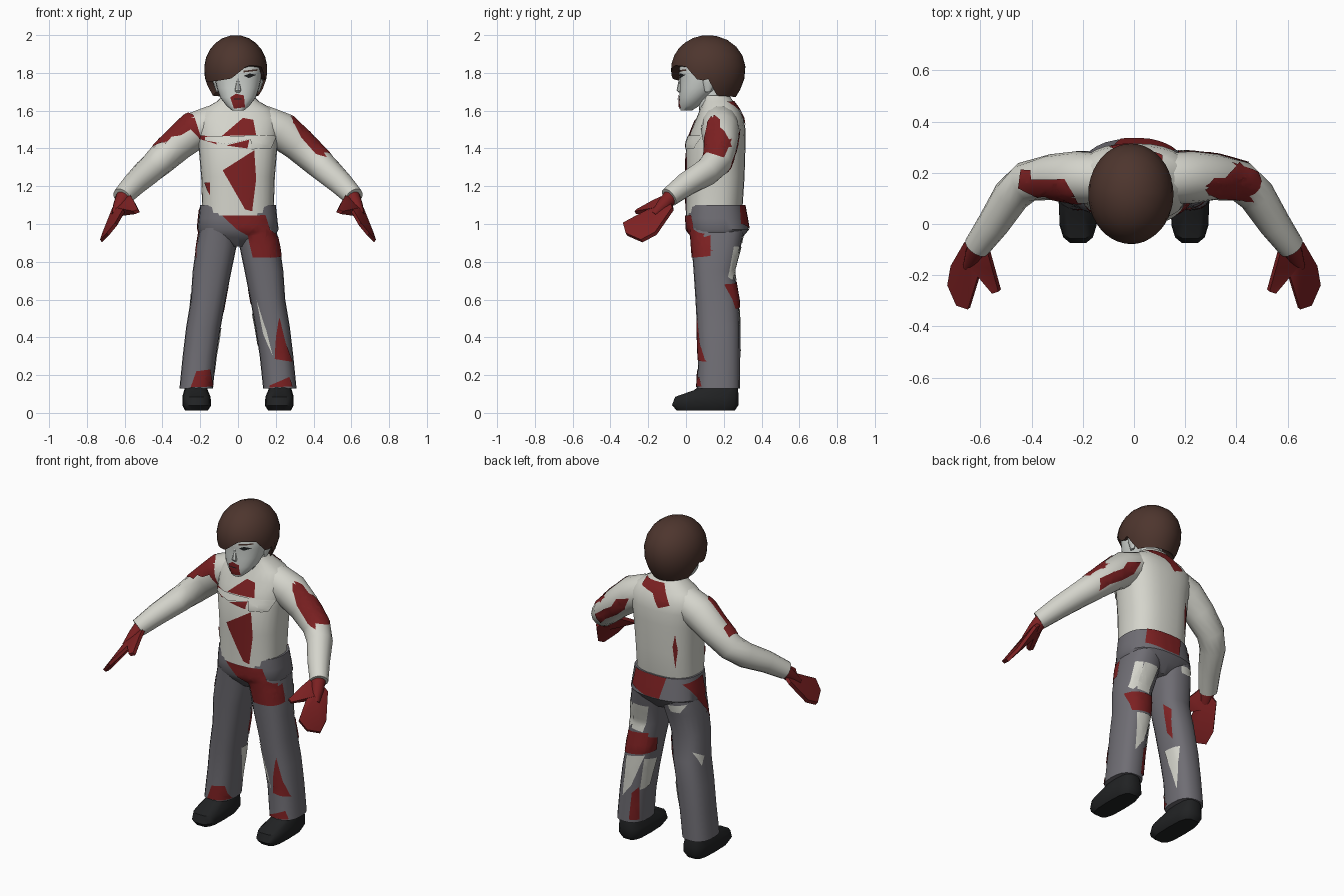
import bpy, bmesh, math
from mathutils import Vector
from mathutils.bvhtree import BVHTree

if "Cube" in bpy.data.objects:
    bpy.data.objects.remove(bpy.data.objects["Cube"])


def mat(name, *rgb):
    m = bpy.data.materials.new(name)
    m.diffuse_color = (*rgb, 1)
    m.use_nodes = True
    m.node_tree.nodes["Principled BSDF"].inputs["Base Color"].default_value = m.diffuse_color
    return m


SHIRT = mat("off_white_cloth", .66, .66, .60)
SKIN = mat("pale_skin", .63, .66, .63)
TROUSER = mat("grey_cloth", .16, .155, .175)
BLOOD = mat("dark_red", .205, .015, .016)
HAIR = mat("brown_hair", .075, .036, .027)
SHOE = mat("black_leather", .015, .016, .017)
solid_v, solid_f = [], []          # surfaces that stains are laid on


def finish(bm, name, material, solid=True):
    bmesh.ops.recalc_face_normals(bm, faces=bm.faces)
    me = bpy.data.meshes.new(name)
    bm.to_mesh(me)
    bm.free()
    me.materials.append(material)
    ob = bpy.data.objects.new(name, me)
    bpy.context.collection.objects.link(ob)
    if solid:
        base = len(solid_v)
        solid_v.extend(v.co.copy() for v in me.vertices)
        solid_f.extend([base + i for i in p.vertices] for p in me.polygons)
    return ob


def skin_rings(name, rings, material, solid=True):
    bm = bmesh.new()
    rows = [[bm.verts.new(p) for p in r] for r in rings]
    n = len(rows[0])
    for a, b in zip(rows, rows[1:]):
        for i in range(n):
            j = (i + 1) % n
            bm.faces.new((a[i], a[j], b[j], b[i]))
    bm.faces.new(rows[0])
    bm.faces.new(rows[-1])
    return finish(bm, name, material, solid)


def spow(v, e):
    return math.copysign(abs(v) ** e, v)


def loft(name, bounds, material, n=20, e=.8, side=1):
    """Stacked rounded rings given as (z, x0, x1, y0, y1)."""
    rings = []
    for z, x0, x1, y0, y1 in bounds:
        ring = []
        for k in range(n):
            t = math.tau * k / n
            ring.append((side * ((x0 + x1) / 2 + (x1 - x0) / 2 * spow(math.cos(t), e)),
                         (y0 + y1) / 2 + (y1 - y0) / 2 * spow(math.sin(t), e), z))
        rings.append(ring)
    return skin_rings(name, rings, material)


def tube(name, path, material, side, n=14):
    """Round tube through (x, y, z, radius) points."""
    pts = [Vector((side * p[0], p[1], p[2])) for p in path]
    rings = []
    for i, p in enumerate(pts):
        d = (pts[min(i + 1, len(pts) - 1)] - pts[max(i - 1, 0)]).normalized()
        u = d.cross(Vector((0, 0, 1))).normalized()
        w = u.cross(d)
        rings.append([p + path[i][3] * (u * math.cos(math.tau * k / n) + w * math.sin(math.tau * k / n))
                      for k in range(n)])
    return skin_rings(name, rings, material)


# Shirt body and hips
loft("shirt", [(1.045, -.19, .19, 0, .29), (1.1, -.19, .19, 0, .3), (1.25, -.195, .195, 0, .31),
               (1.42, -.21, .21, 0, .315), (1.5, -.22, .22, .03, .315), (1.56, -.22, .22, .055, .305),
               (1.61, -.18, .18, .075, .28), (1.65, -.11, .11, .09, .25), (1.68, -.082, .082, .09, .23)], SHIRT, 28)
loft("neck", [(1.6, -.07, .07, .07, .2), (1.72, -.065, .065, .06, .19)], SKIN)
loft("trouser_hips", [(1.1, -.2, .2, .006, .31), (1.03, -.208, .208, 0, .323), (.97, -.215, .215, .003, .333),
                      (.93, -.19, .19, .03, .3), (.88, -.08, .08, .08, .25)], TROUSER, 28)

# Head with nose
loft("head", [(1.6, -.03, .03, -.028, .03), (1.625, -.06, .06, -.035, .07), (1.67, -.095, .095, -.036, .12),
              (1.72, -.112, .112, -.034, .17), (1.78, -.125, .125, -.034, .2), (1.84, -.13, .13, -.04, .22),
              (1.92, -.1, .1, 0, .2)], SKIN, 24, .9)
loft("nose", [(1.695, -.016, .016, -.036, -.01), (1.708, -.018, .018, -.05, -.01),
              (1.77, -.006, .006, -.037, -.01)], SKIN, 8, 1)

# Hair: a domed cap whose lower edge follows fringe, ears and nape
EDGE = [(-180, 1.67), (-105, 1.68), (-95, 1.77), (-75, 1.75), (-37, 1.758), (-8, 1.77), (22, 1.84),
        (53, 1.835), (75, 1.755), (93, 1.77), (103, 1.68), (180, 1.67)]


def edge_height(deg):
    for (a, za), (b, zb) in zip(EDGE, EDGE[1:]):
        if a <= deg <= b:
            return za + (zb - za) * (deg - a) / (b - a)


def hair_point(deg, f):
    z = 2 - (2 - edge_height(deg)) * f ** 1.6
    s = math.sqrt(max(0, 1 - ((z - 1.82) / .18) ** 2)) if z > 1.82 else 1 - 12 * (1.82 - z) ** 2
    t = math.radians(deg)
    return (-.012 + .167 * s * math.sin(t), .118 - .197 * s * math.cos(t), z)


degs = [-180 + 9 * i for i in range(40)]
rows = [[hair_point(d, f) for d in degs] for f in (.06, .2, .35, .5, .65, .8, .92, 1)]
rows.append([(p[0] * .1, .14 + (p[1] - .14) * .1, 1.8) for p in rows[-1]])
skin_rings("hair", rows, HAIR)

# Mirrored limbs
HAND = [(.575, -.08, 1.16), (.55, -.17, 1.12), (.525, -.26, 1.07), (.55, -.268, 1.06), (.605, -.2, 1.07),
        (.645, -.33, 1.0), (.69, -.315, .945), (.725, -.235, .91), (.712, -.16, .95), (.66, -.07, 1.08)]
for side, tag in ((-1, "right"), (1, "left")):
    loft(tag + "_trouser_leg", [(.98, 0, .2, .02, .31), (.88, .008, .222, .03, .29), (.75, .035, .24, .04, .255),
                                (.6, .065, .25, .05, .28), (.45, .092, .275, .058, .285),
                                (.3, .115, .293, .065, .285), (.13, .133, .31, .058, .285)], TROUSER, 20, .8, side)
    loft(tag + "_shoe", [(.012, .16, .28, -.05, .26), (.04, .142, .295, -.077, .28), (.085, .145, .295, -.06, .28),
                         (.12, .16, .285, .04, .278), (.15, .17, .275, .08, .27)], SHOE, 14, .6, side)
    tube(tag + "_sleeve", [(.03, .18, 1.555, .08), (.14, .18, 1.53, .098), (.23, .182, 1.493, .102),
                           (.32, .183, 1.42, .09), (.42, .165, 1.33, .08), (.48, .11, 1.275, .073),
                           (.55, 0, 1.21, .063), (.615, -.09, 1.142, .052)], SHIRT, side)
    tube(tag + "_wrist", [(.6, -.07, 1.155, .043), (.625, -.12, 1.1, .036), (.65, -.17, 1.05, .02)], BLOOD, side)
    loft(tag + "_ear", [(1.7, .1, .115, .1, .13), (1.75, .1, .132, .09, .155), (1.79, .1, .138, .09, .16),
                        (1.81, .1, .125, .1, .14)], SKIN, 8, 1, side)
    # Hand: bevelled mitten with a separate thumb
    bm = bmesh.new()
    nrm = Vector((.08, -.2, -.17)).cross(Vector((.09, 0, -.06))).normalized()
    rims = []
    for s in (-1, 1):
        flat = lambda p, h: bm.verts.new(((p[0] + s * h * nrm.x) * side, p[1] + s * h * nrm.y, p[2] + s * h * nrm.z))
        rim = [flat(p, .01) for p in HAND]
        mid = flat((.632, -.15, 1.065), .03)
        for i in range(len(rim)):
            bm.faces.new((mid, rim[i], rim[(i + 1) % len(rim)]))
        rims.append(rim)
    for i in range(len(HAND)):
        j = (i + 1) % len(HAND)
        bm.faces.new((rims[0][i], rims[0][j], rims[1][j], rims[1][i]))
    finish(bm, tag + "_hand", BLOOD)

# Stains, tears and face marks: thin patches wrapped onto the body
tree = BVHTree.FromPolygons(solid_v, solid_f)
VIEWS = {"front": (lambda a, b: (a, -2, b), (0, 1, 0)), "back": (lambda a, b: (a, 2, b), (0, -1, 0)),
         "top": (lambda a, b: (a, b, 3), (0, 0, -1)), "left": (lambda a, b: (2, a, b), (-1, 0, 0)),
         "right": (lambda a, b: (-2, a, b), (1, 0, 0)), "inner_right": (lambda a, b: (0, a, b), (-1, 0, 0)),
         "inner_left": (lambda a, b: (0, a, b), (1, 0, 0))}


def patch(name, view, flat, material, lift=.005):
    pts = list(zip(flat[::2], flat[1::2]))
    bm = bmesh.new()
    bm.faces.new([bm.verts.new((a, b, 0)) for a, b in pts])
    bmesh.ops.triangulate(bm, faces=bm.faces[:])
    for axis in (0, 1):
        lo, hi = min(p[axis] for p in pts), max(p[axis] for p in pts)
        for k in range(math.ceil(lo / .02), math.ceil(hi / .02)):
            co, no = [0, 0, 0], [0, 0, 0]
            co[axis], no[axis] = k * .02, 1
            bmesh.ops.bisect_plane(bm, geom=bm.verts[:] + bm.edges[:] + bm.faces[:], plane_co=co, plane_no=no)
    origin, ray = VIEWS[view]
    lost = []
    for v in bm.verts:
        hit, normal, _, _ = tree.ray_cast(Vector(origin(v.co.x, v.co.y)), Vector(ray))
        if hit is None:
            lost.append(v)
        else:
            v.co = hit + normal * lift
    bmesh.ops.delete(bm, geom=lost, context='VERTS')
    long = [e for e in bm.edges if e.calc_length() > .09]
    bmesh.ops.delete(bm, geom=long, context='EDGES')
    finish(bm, name, material, False)


patch("chest_stain", "front", [-.085, 1.464, .026, 1.56, .08, 1.55, .095, 1.47], BLOOD)
patch("tear_stain", "front", [-.06, 1.415, .06, 1.445, .05, 1.4], BLOOD)
patch("belly_stain", "front", [-.08, 1.284, .085, 1.39, .095, 1.237, .074, 1.067, .037, 1.078], BLOOD)
patch("side_stain", "front", [-.175, 1.22, -.145, 1.22, -.145, 1.15, -.16, 1.18], BLOOD)
patch("waist_stain", "front", [-.085, 1.046, .143, 1.046, .17, .96, .23, .935, .243, .824, .08, .824,
                               .053, .94, -.01, .975], BLOOD)
patch("hip_stain_left", "left", [.03, .82, .13, .83, .13, .94, .1, .93, .06, .96, .03, .98], BLOOD)
patch("hip_spot_right", "front", [-.245, .88, -.217, .87, -.215, .82, -.245, .83], BLOOD)
patch("shin_stain", "front", [.217, .506, .25, .37, .285, .27, .195, .285, .2, .4], BLOOD)
patch("cuff_stain_left", "front", [.17, .145, .27, .19, .285, .14, .17, .135], BLOOD)
patch("cuff_stain_right", "front", [-.22, .22, -.15, .23, -.135, .14, -.25, .135], BLOOD)
patch("sleeve_stain_right", "front", [-.386, 1.42, -.31, 1.55, -.228, 1.56, -.2, 1.47, -.12, 1.46, -.11, 1.42,
                                      -.2, 1.45, -.25, 1.5, -.3, 1.47, -.35, 1.46], BLOOD)
patch("sleeve_stain_left", "front", [.286, 1.55, .37, 1.5, .47, 1.35, .41, 1.37, .33, 1.46], BLOOD)
patch("sleeve_top_stain_left", "top", [.276, .136, .354, .18, .41, .24, .44, .21, .46, .155, .4, .11, .29, .115], BLOOD)
patch("sleeve_top_stain_right", "top", [-.44, .21, -.4, .21, -.4, .175, -.27, .175, -.23, .11, -.385, .11, -.45, .14],
      BLOOD)
patch("sleeve_side_stain", "left", [.11, 1.47, .15, 1.575, .18, 1.55, .18, 1.43, .24, 1.45, .2, 1.35, .1, 1.38], BLOOD)
patch("sleeve_back_stain", "back", [.19, 1.51, .28, 1.48, .31, 1.43, .37, 1.39, .45, 1.33, .43, 1.27, .38, 1.32,
                                    .3, 1.37, .23, 1.43], BLOOD)
patch("nape_stain", "back", [.11, 1.645, -.03, 1.65, -.1, 1.55, -.03, 1.52, .02, 1.59, .11, 1.61], BLOOD)
patch("back_streak", "back", [-.13, 1.38, -.115, 1.3, -.125, 1.16, -.14, 1.28], BLOOD)
patch("back_waist_stain", "back", [-.08, 1.1, .14, 1.1, .16, 1.0, .05, .975, -.05, .975], BLOOD)
patch("hip_stain_right", "right", [.27, 1.07, .13, 1.09, .09, .84, .14, .9], BLOOD)
patch("knee_back_stain", "back", [.08, .7, .24, .68, .23, .55, .1, .57], BLOOD)
patch("calf_stain", "back", [.135, .36, .17, .32, .19, .15, .145, .15], BLOOD)
patch("inner_leg_stain", "inner_right", [.2, .72, .24, .68, .23, .5, .2, .55], BLOOD)
patch("knee_inner_stain", "inner_left", [.27, .68, .2, .66, .19, .58, .27, .57], BLOOD)
patch("thigh_tear", "back", [.06, .88, .16, .88, .19, .705, .11, .7], SHIRT)
patch("thigh_side_tear", "left", [.22, .72, .25, .88, .28, .88, .245, .7], SHIRT)
patch("calf_tear", "back", [.1, .56, .21, .54, .23, .29, .17, .37], SHIRT)
patch("calf_inner_tear", "inner_left", [.26, .54, .17, .52, .2, .36, .26, .34], SHIRT)
patch("shin_tear", "front", [.1, .6, .15, .44, .185, .3, .135, .42], SHIRT)
patch("inner_calf_tear", "inner_right", [.16, .45, .26, .45, .22, .2], SHIRT)
patch("leg_tear_right", "right", [.25, .66, .18, .62, .21, .57], SHIRT)
patch("seat_tear", "back", [-.09, .94, -.19, .95, -.16, .9, -.1, .9], SHIRT)
patch("mouth_stain", "front", [-.04, 1.67, -.01, 1.69, .03, 1.68, .035, 1.62, -.02, 1.612], BLOOD)
patch("left_eye", "front", [.03, 1.785, .06, 1.797, .095, 1.79, .055, 1.772], SHOE, .004)
patch("left_brow", "front", [.03, 1.812, .1, 1.82, .1, 1.812, .03, 1.803], HAIR, .004)
patch("lip_line", "front", [-.02, 1.664, .018, 1.664, .018, 1.658, -.02, 1.658], SHOE, .008)

# Torn chest flap
patch("chest_flap", "front", [-.17, 1.46, .2, 1.468, .17, 1.4, .07, 1.395, .065, 1.448, -.06, 1.42, -.17, 1.44],
      SHIRT, .008)

# Smooth shading with sharp hems
bpy.ops.object.select_all(action='SELECT')
bpy.context.view_layer.objects.active = bpy.data.objects["shirt"]
bpy.ops.object.shade_smooth_by_angle(angle=math.radians(42))
